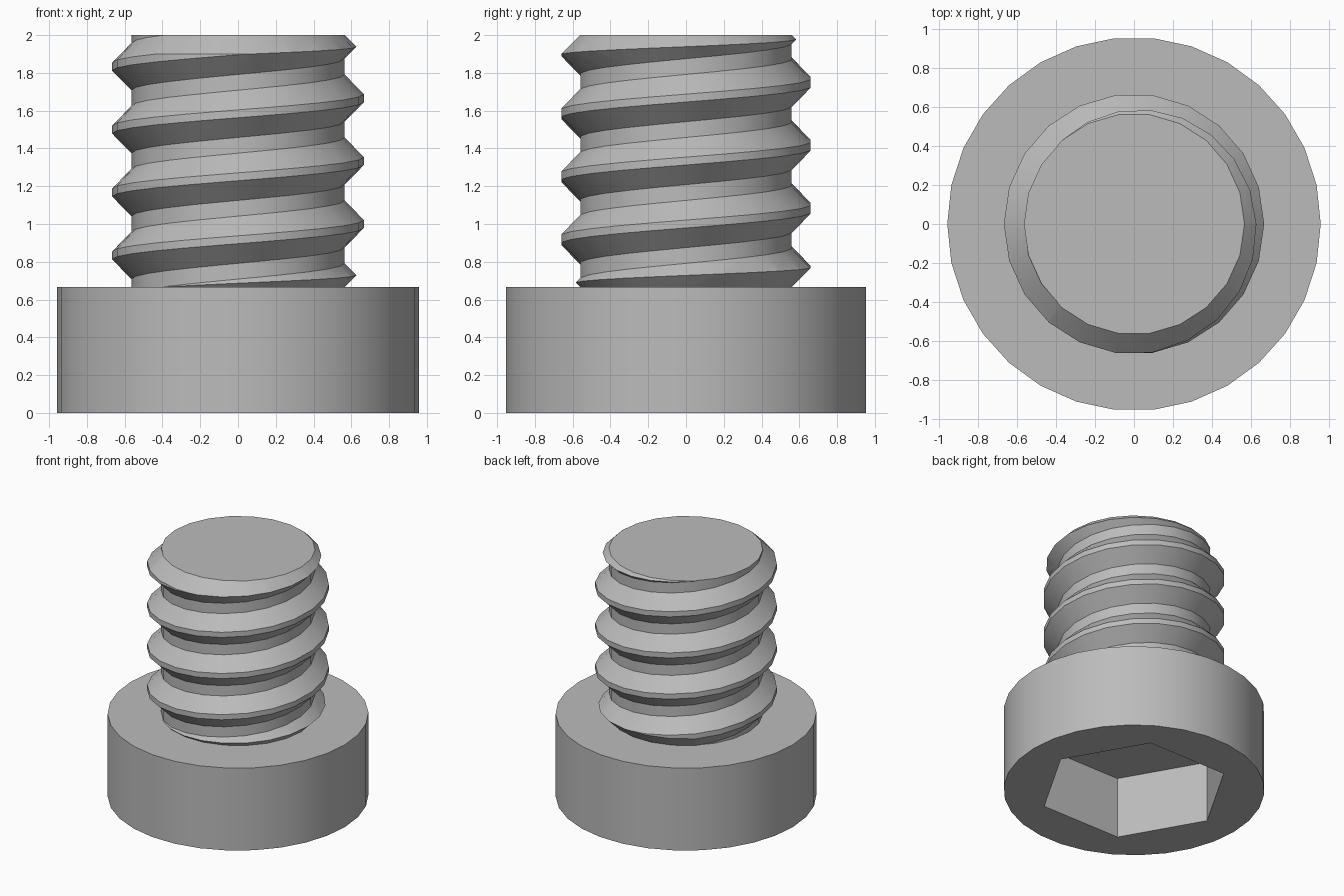
import bpy, bmesh
from math import cos, sin, pi

old = bpy.data.objects.get("Cube")
if old:
    bpy.data.objects.remove(old)

PITCH, SIDES, TURNS = 1 / 3, 22, 8
CREST, ROOT = 0.667, 0.564
HEAD_TOP, TOP = 0.667, 2.0

steel = bpy.data.materials.new("grey_steel")
steel.use_nodes = True
steel.diffuse_color = (0.5, 0.5, 0.5, 1)
steel.node_tree.nodes["Principled BSDF"].inputs["Base Color"].default_value = (0.5, 0.5, 0.5, 1)


def finish(bm, name):
    bmesh.ops.recalc_face_normals(bm, faces=bm.faces)
    mesh = bpy.data.meshes.new(name)
    bm.to_mesh(mesh)
    bm.free()
    mesh.materials.append(steel)
    obj = bpy.data.objects.new(name, mesh)
    bpy.context.collection.objects.link(obj)
    return obj


def lathe(name, profile, sides):
    """Closed solid of revolution from (radius, z) points, bottom to top."""
    bm = bmesh.new()
    rings = [[bm.verts.new((r * cos(2 * pi * i / sides), r * sin(2 * pi * i / sides), z))
              for i in range(sides)] for r, z in profile]
    for low, high in zip(rings, rings[1:]):
        for i in range(sides):
            j = (i + 1) % sides
            bm.faces.new((low[i], low[j], high[j], high[i]))
    bm.faces.new(rings[0])
    bm.faces.new(rings[-1])
    return finish(bm, name)


def carve(obj, cutter, operation):
    """Apply a boolean and discard the cutter."""
    cutter.hide_render = True
    mod = obj.modifiers.new("carve", 'BOOLEAN')
    mod.operation, mod.object, mod.solver = operation, cutter, 'EXACT'
    graph = bpy.context.evaluated_depsgraph_get()
    result = bpy.data.meshes.new_from_object(obj.evaluated_get(graph))
    obj.modifiers.clear()
    obj.data = result
    bpy.data.objects.remove(cutter)


def shade(obj):
    bpy.ops.object.select_all(action='DESELECT')
    obj.select_set(True)
    bpy.context.view_layer.objects.active = obj
    bpy.ops.object.shade_smooth_by_angle(angle=pi / 9)


# Head with a hexagonal socket underneath
head = lathe("head", [(0.957, 0), (0.957, HEAD_TOP)], 30)
socket = lathe("socket_cutter", [(0.70, -0.2), (0.70, 0.495)], 6)
carve(head, socket, 'DIFFERENCE')
shade(head)

# Threaded shaft: a tooth profile swept up a helix, longer than needed
flank, flat = PITCH * 5 / 16, PITCH / 8
tooth = [(ROOT, 0), (CREST, flank), (CREST, flank + flat), (ROOT, 2 * flank + flat)]
bm = bmesh.new()
cols = []
for k in range(SIDES * TURNS + 1):
    a = 2 * pi * k / SIDES
    base = PITCH * k / SIDES - flank - flat / 2
    cols.append([bm.verts.new((r * cos(a), r * sin(a), base + z)) for r, z in tooth])
for k in range(SIDES * TURNS):
    c, d = cols[k], cols[k + 1]
    for i in range(3):
        bm.faces.new((c[i], d[i], d[i + 1], c[i + 1]))
    if k + SIDES + 1 < len(cols):
        e, f = cols[k + SIDES], cols[k + SIDES + 1]
        bm.faces.new((c[3], d[3], f[0], e[0]))
# Close both ends with fans to the axis
rim = [e for e in bm.edges if e.is_boundary]
low = bm.verts.new((0, 0, 0))
high = bm.verts.new((0, 0, PITCH * TURNS))
for e in rim:
    hub = low if e.verts[0].co.z < 1 else high
    bm.faces.new((*e.verts, hub))
shaft = finish(bm, "threaded_shaft")

# Trim the shaft to length with 45 degree chamfers at both ends
edge, bulge = ROOT + 0.002, 0.2
envelope = lathe("envelope_cutter", [
    (edge, HEAD_TOP - 0.04), (edge, HEAD_TOP), (edge + bulge, HEAD_TOP + bulge),
    (edge + bulge, TOP - bulge), (edge, TOP)], SIDES)
carve(shaft, envelope, 'INTERSECT')
shade(shaft)
